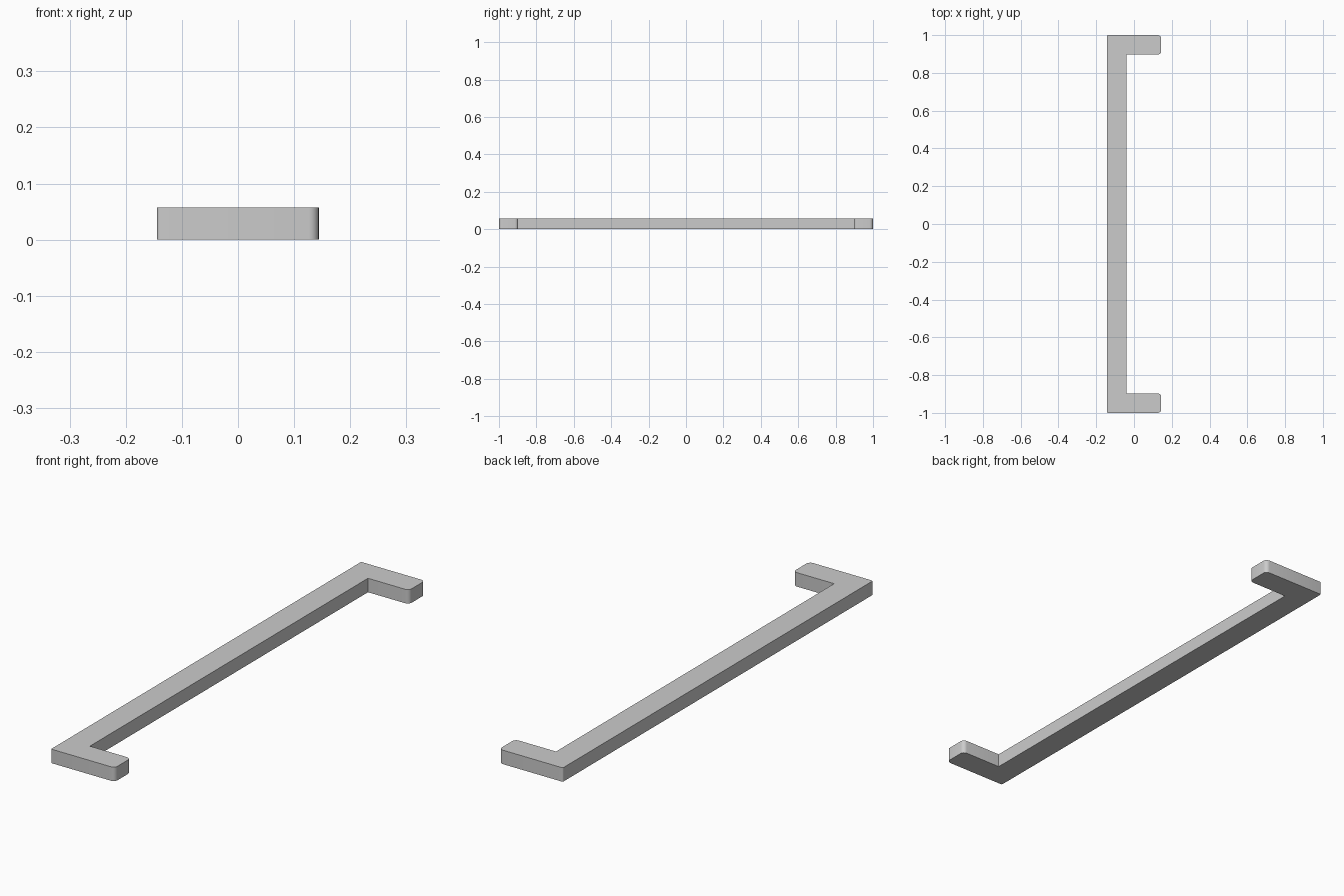
import bpy, bmesh, math

if "Cube" in bpy.data.objects:
    bpy.data.objects.remove(bpy.data.objects["Cube"])

HEIGHT = 0.057
X0, X1, XI = -0.144, 0.144, -0.041   # back edge, tips, inner face of the bar
Y1, YI = 1.0, 0.897                  # outer and inner faces of the arms


def rounded(corners, steps=6):
    """Outline from (x, y, radius) corners, with arcs where radius > 0."""
    pts = []
    n = len(corners)
    for i, (x, y, r) in enumerate(corners):
        if r == 0:
            pts.append((x, y))
            continue
        px, py, _ = corners[i - 1]
        nx, ny, _ = corners[(i + 1) % n]
        a, b = math.hypot(px - x, py - y), math.hypot(nx - x, ny - y)
        ux, uy = (px - x) / a, (py - y) / a
        vx, vy = (nx - x) / b, (ny - y) / b
        for k in range(steps + 1):
            t = k / steps * math.pi / 2
            s, c = r * (1 - math.sin(t)), r * (1 - math.cos(t))
            pts.append((x + ux * s + vx * c, y + uy * s + vy * c))
    return pts


# Bracket-shaped pull handle: long bar with a short arm at each end
outline = rounded([
    (X0, -Y1, 0.006), (X1, -Y1, 0.018), (X1, -YI, 0.018), (XI, -YI, 0),
    (XI, YI, 0), (X1, YI, 0.018), (X1, Y1, 0.018), (X0, Y1, 0.006),
])
bm = bmesh.new()
face = bm.faces.new([bm.verts.new((x, y, 0)) for x, y in outline])
ext = bmesh.ops.extrude_face_region(bm, geom=[face], use_keep_orig=True)
for v in ext["geom"]:
    if isinstance(v, bmesh.types.BMVert):
        v.co.z = HEIGHT
bmesh.ops.recalc_face_normals(bm, faces=bm.faces)
mesh = bpy.data.meshes.new("pull_handle")
bm.to_mesh(mesh)
bm.free()
handle = bpy.data.objects.new("pull_handle", mesh)
bpy.context.collection.objects.link(handle)

# Smooth the rounded corners, keep the other edges sharp
bpy.context.view_layer.objects.active = handle
handle.select_set(True)
bpy.ops.object.shade_smooth_by_angle(angle=math.radians(30))
